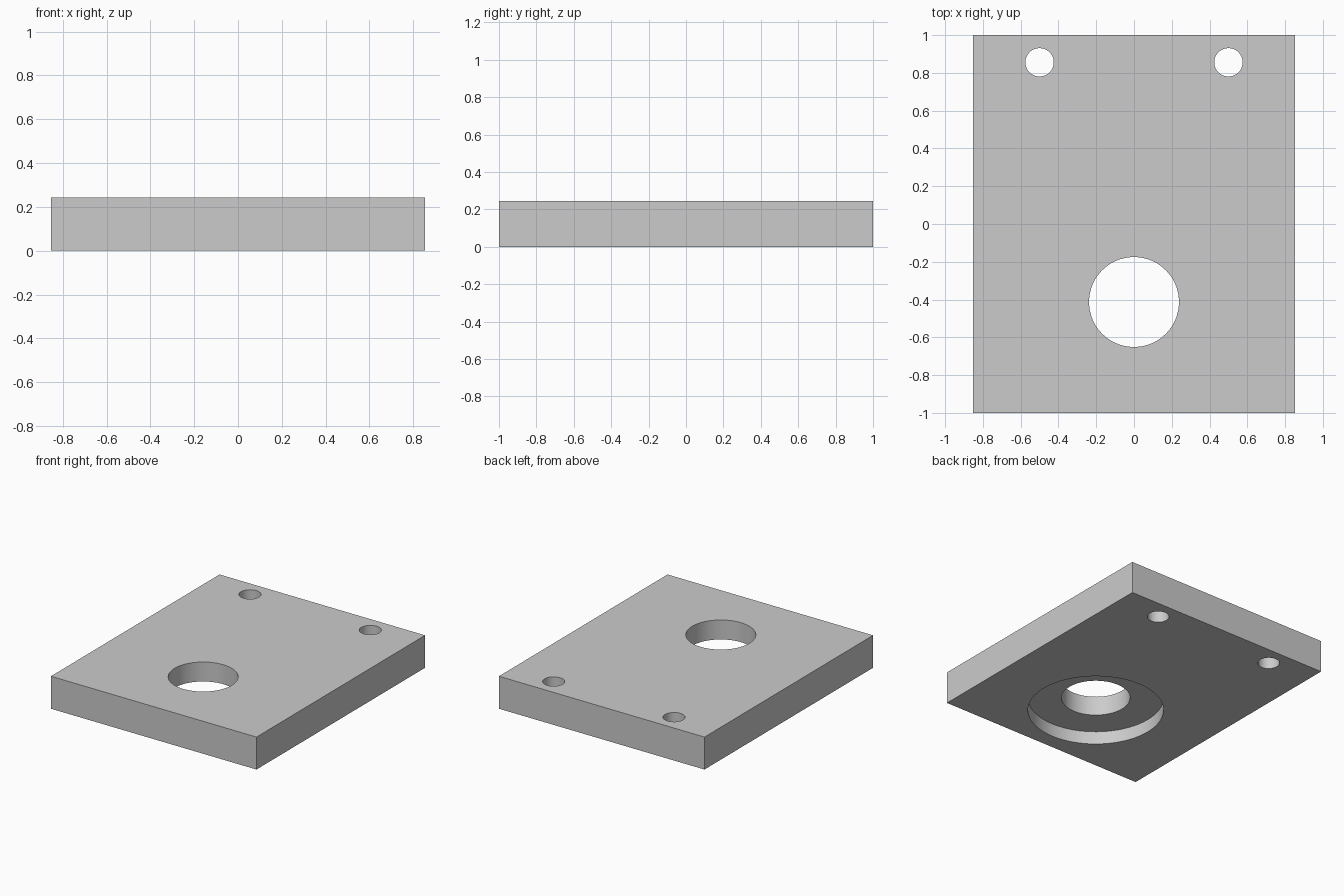
import bpy

default = bpy.data.objects.get("Cube")
if default:
    bpy.data.objects.remove(default, do_unlink=True)

UNIT = 2 / 41                      # plate is 35 x 41 x 5 units
WIDTH, LENGTH, THICK = 35 * UNIT, 2.0, 5 * UNIT

grey = bpy.data.materials.new("plain_grey")
grey.use_nodes = True
colour = (0.6, 0.6, 0.6, 1)
grey.diffuse_color = colour
grey.node_tree.nodes["Principled BSDF"].inputs["Base Color"].default_value = colour

# Flat rectangular plate
bpy.ops.mesh.primitive_cube_add(size=1, location=(0, 0, THICK / 2))
plate = bpy.context.object
plate.name = "mounting_plate"
plate.scale = (WIDTH, LENGTH, THICK)
bpy.ops.object.transform_apply(location=True, rotation=False, scale=True)
plate.data.materials.append(grey)


def drill(name, x, y, radius, bottom, top):
    """Cut a round vertical hole in the plate."""
    bpy.ops.mesh.primitive_cylinder_add(
        vertices=96, radius=radius, depth=top - bottom,
        location=(x, y, (bottom + top) / 2))
    cutter = bpy.context.object
    cutter.name = name
    cutter.hide_render = True
    cutter.data.materials.append(grey)
    cut = plate.modifiers.new(name, "BOOLEAN")
    cut.operation = "DIFFERENCE"
    cut.solver = "EXACT"
    cut.object = cutter
    bpy.ops.object.select_all(action="DESELECT")
    plate.select_set(True)
    bpy.context.view_layer.objects.active = plate
    bpy.ops.object.modifier_apply(modifier=cut.name)
    bpy.data.objects.remove(cutter, do_unlink=True)


# Main bore, with a wide counterbore on the underside
bore_y = -0.413
drill("main_bore", 0, bore_y, 0.238, -0.1, THICK + 0.1)
drill("underside_counterbore", 0, bore_y, 0.47, -0.1, 2 * UNIT)

# Pair of screw holes near the back edge
for side in (-1, 1):
    drill("screw_hole", side * 0.5, 0.856, 0.075, -0.1, THICK + 0.1)

bpy.ops.object.shade_smooth_by_angle()
